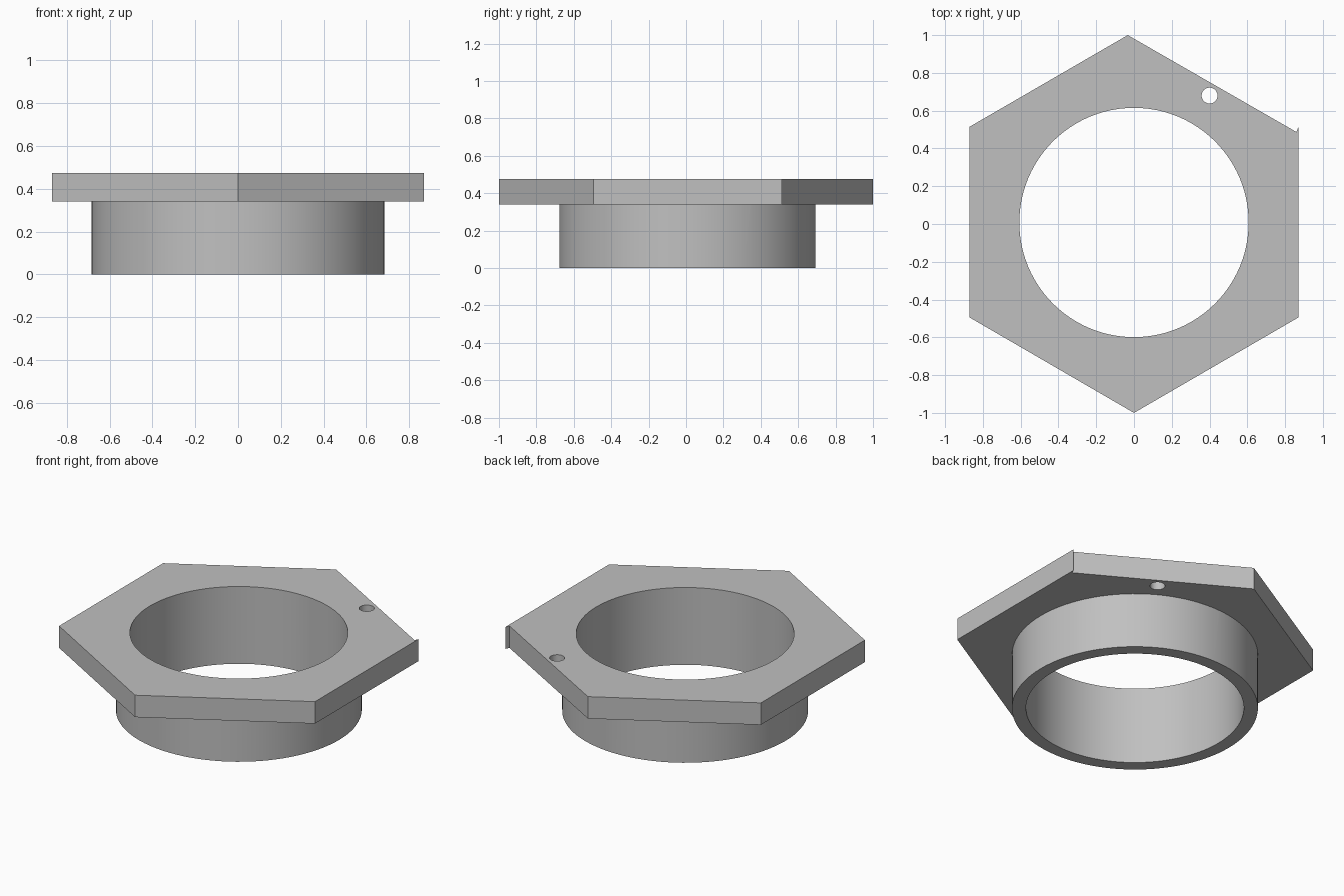
import bpy
import bmesh
from math import cos, sin, tau, radians

cube = bpy.data.objects.get("Cube")
if cube:
    bpy.data.objects.remove(cube, do_unlink=True)

grey = bpy.data.materials.new("plain_grey")
grey.use_nodes = True
COLOUR = (0.53, 0.53, 0.53, 1)
grey.diffuse_color = COLOUR
grey.node_tree.nodes["Principled BSDF"].inputs["Base Color"].default_value = COLOUR


def circle(x, y, r, n):
    return [(x + r * cos(tau * i / n), y + r * sin(tau * i / n)) for i in range(n)]


def prism(name, outline, z0, z1):
    """Extrude a counter-clockwise outline from z0 up to z1."""
    bm = bmesh.new()
    face = bm.faces.new([bm.verts.new((x, y, z0)) for x, y in outline])
    top = bmesh.ops.extrude_face_region(bm, geom=[face])["geom"]
    verts = [v for v in top if isinstance(v, bmesh.types.BMVert)]
    bmesh.ops.translate(bm, verts=verts, vec=(0, 0, z1 - z0))
    bmesh.ops.recalc_face_normals(bm, faces=bm.faces)
    mesh = bpy.data.meshes.new(name)
    bm.to_mesh(mesh)
    bm.free()
    mesh.materials.append(grey)
    obj = bpy.data.objects.new(name, mesh)
    bpy.context.collection.objects.link(obj)
    return obj


def combine(obj, other, operation):
    """Apply a boolean and discard the helper."""
    bpy.ops.object.select_all(action='DESELECT')
    bpy.context.view_layer.objects.active = obj
    obj.select_set(True)
    mod = obj.modifiers.new("boolean", 'BOOLEAN')
    mod.operation, mod.solver, mod.object = operation, 'EXACT', other
    bpy.ops.object.modifier_apply(modifier=mod.name)
    bpy.data.objects.remove(other, do_unlink=True)


FLANGE_Z, TOP_Z, CENTRE_Y = 0.34, 0.475, 0.008

# Hexagonal flange, with one slightly sunken edge leaving a small corner tip
hexagon = [(0, -1), (0.87, -0.495), (0.87, 0.513), (0.86, 0.487),
           (-0.033, 1), (-0.87, 0.515), (-0.87, -0.495)]
body = prism("flanged_collar", hexagon, FLANGE_Z, TOP_Z)

# Round sleeve below the flange
sleeve = prism("sleeve", circle(0, CENTRE_Y, 0.685, 96), 0, FLANGE_Z + 0.05)
combine(body, sleeve, 'UNION')

# Main bore and small pin hole
bore = prism("bore_cutter", circle(0, CENTRE_Y, 0.607, 96), -0.2, 0.8)
combine(body, bore, 'DIFFERENCE')
pin_hole = prism("pin_hole_cutter", circle(0.4, 0.68, 0.042, 32), FLANGE_Z - 0.2, 0.8)
combine(body, pin_hole, 'DIFFERENCE')

bpy.ops.object.shade_smooth_by_angle(angle=radians(20))
